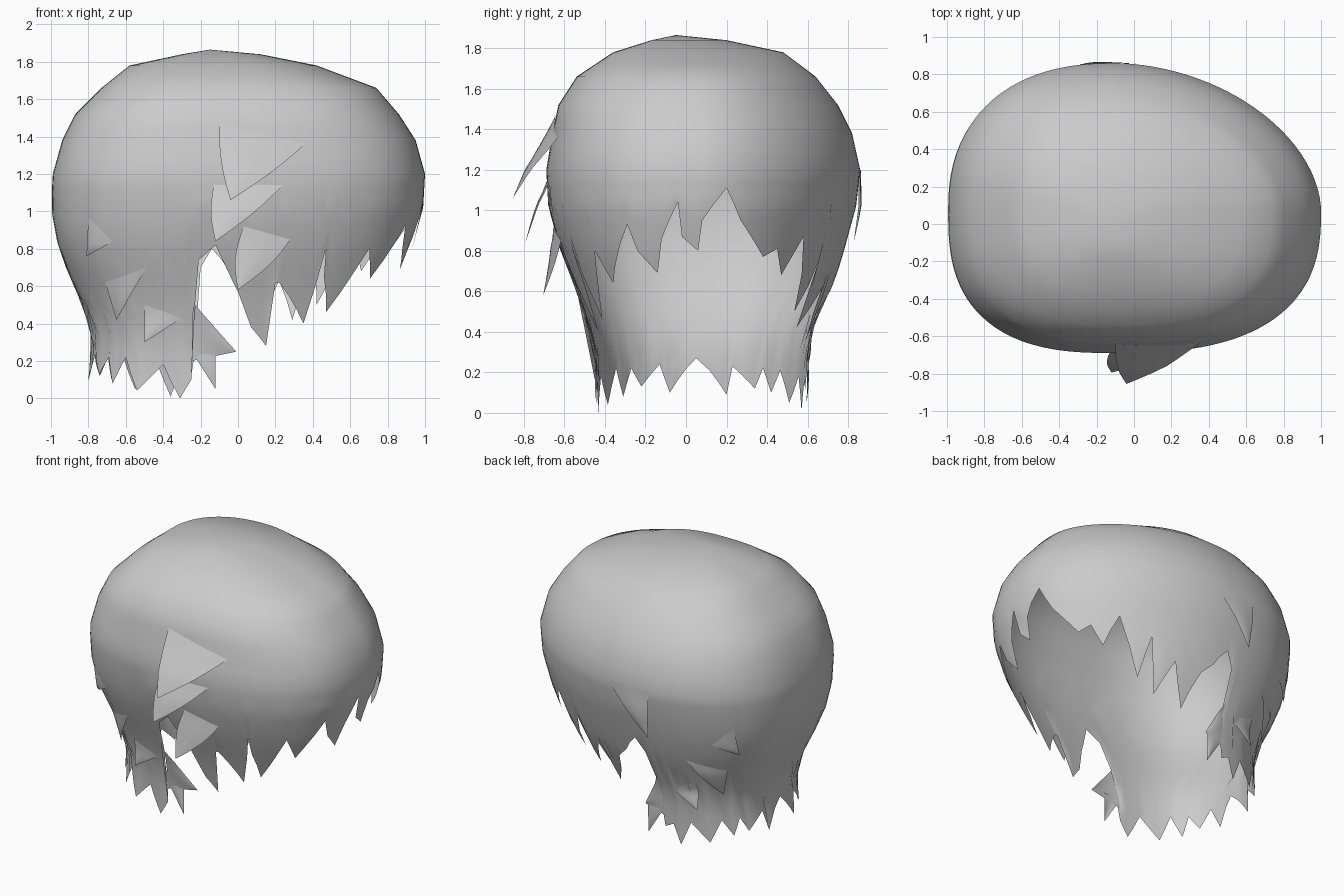
import bpy, math

if "Cube" in bpy.data.objects:
    bpy.data.objects.remove(bpy.data.objects["Cube"])

CX, CY = -0.1, 0.07
# height: back x, face x, right y, left y
PROFILE = [(0, -.83, .70, -.44, .59), (.25, -.78, .70, -.44, .6), (.42, -.79, .75, -.48, .62),
           (.6, -.88, .85, -.54, .72), (.8, -.96, .93, -.62, .78), (1.02, -1, .99, -.68, .84),
           (1.2, -.99, 1, -.69, .86), (1.38, -.94, .95, -.66, .82), (1.52, -.87, .86, -.63, .75),
           (1.66, -.73, .74, -.54, .64), (1.78, -.58, .42, -.36, .48), (1.84, -.3, .12, -.17, .2),
           (1.865, -.1, -.1, .07, .07)]

mat = bpy.data.materials.new("hair grey")
mat.diffuse_color = (0.6, 0.6, 0.6, 1)
mat.use_nodes = True
mat.node_tree.nodes["Principled BSDF"].inputs["Base Color"].default_value = mat.diffuse_color


def section(z):
    """Extents of the head shape at a height."""
    z = max(0, min(1.865, z))
    for p, q in zip(PROFILE, PROFILE[1:]):
        if z <= q[0]:
            f = (z - p[0]) / (q[0] - p[0])
            return [a + (b - a) * f for a, b in zip(p[1:], q[1:])]


def power(v, e):
    return math.copysign(abs(v) ** e, v)


def squareness(face, left):
    """Superellipse exponent of each quarter of the outline."""
    return (1.85 if left else 2.6) if face else (2.35 if left else 2.7)


def surf(t, z):
    xn, xp, yn, yp = section(z)
    c, s = math.cos(t), math.sin(t)
    n = squareness(c > 0, s > 0)
    a = xp - CX if c > 0 else CX - xn
    b = yp - CY if s > 0 else CY - yn
    return [CX + a * power(c, 2 / n), CY + b * power(s, 2 / n), z]


def angle_x(x, z, side):
    xn, xp, _, _ = section(z)
    v = (x - CX) / (xp - CX if x > CX else CX - xn)
    n = squareness(x > CX, side > 0)
    return side * math.acos(power(max(-1, min(1, v)), n / 2))


def angle_y(y, z, face):
    _, _, yn, yp = section(z)
    v = (y - CY) / (yp - CY if y > CY else CY - yn)
    t = math.asin(power(max(-1, min(1, v)), squareness(face, y > CY) / 2))
    return t if face else math.pi - t


def make(name, verts, faces):
    me = bpy.data.meshes.new(name)
    me.from_pydata(verts, [], faces)
    me.materials.append(mat)
    me.polygons.foreach_set("use_smooth", [True] * len(me.polygons))
    me.update()
    ob = bpy.data.objects.new(name, me)
    bpy.context.collection.objects.link(ob)
    return ob


# Jagged hem: fringe over the face, left side, nape, right side
FRINGE = [(-.45, .8), (-.36, .64), (-.29, .93), (-.24, .8), (-.14, .69), (-.12, .86), (-.04, 1.04),
          (-.02, .87), (.06, .8), (.08, .95), (.2, 1.11), (.27, .95), (.38, .77), (.45, .81), (.47, .68),
          (.58, .87)]
LEFT = [(.42, .5), (.4, .76), (.29, .42), (.22, .63), (.1, .36), (.03, .6), (-.05, .68), (-.14, .8),
        (-.2, .7), (-.22, .42), (-.23, .25), (-.25, .12), (-.31, .15),
        (-.36, .01), (-.43, .18), (-.55, .05), (-.61, .21)]
NAPE = [(.42, .1), (.38, .22), (.34, .12), (.23, .23), (.2, .09), (.05, .27), (-.08, .1), (-.13, .24),
        (-.22, .13), (-.27, .22), (-.31, .08)]
RIGHT = [(-.6, .22), (-.54, .04), (-.4, .18), (-.31, .0), (-.25, .1), (-.23, .5), (-.21, .74),
         (-.12, .82), (-.04, .65), (.0, .57), (.07, .38), (.15, .28), (.2, .62), (.22, .62),
         (.35, .4), (.42, .62), (.47, .8), (.46, .65), (.47, .46)]

hem = ([(angle_y(y, z, True), z) for y, z in FRINGE] + [(angle_x(x, z, 1), z) for x, z in LEFT]
       + [(angle_y(y, z, False), z) for y, z in NAPE]
       + [(angle_x(x, z, -1) + math.tau, z) for x, z in RIGHT])
H = len(hem)
# Keep neighbouring tips in order around the head
for i in range(1, H):
    hem[i] = (max(hem[i][0], hem[i - 1][0] + .004), hem[i][1])

# Extra columns where hem points are far apart
cols = []
for i in range(H):
    (t, z), (t2, z2) = hem[i], hem[(i + 1) % H]
    gap = t2 - t + (math.tau if i == H - 1 else 0)
    k = max(1, math.ceil(gap / 0.09))
    cols += [(t + gap * m / k, z + (z2 - z) * m / k) for m in range(k)]

# Root angles: evenly spread so the crown stays regular
root = [t for t, z in cols]
for _ in range(3):
    ext = [root[-1] - math.tau] + root + [root[0] + math.tau]
    root = [(a + 2 * b + c) / 4 for a, b, c in zip(ext, ext[1:], ext[2:])]

# Main shell: fixed rings over the crown, then rows easing down to the hem
rings = [1.84, 1.78, 1.72, 1.66, 1.59, 1.52, 1.45, 1.38, 1.29, 1.2, 1.13]
drops = [.17, .33, .5, .67, .84, 1]
verts = [(-.15, -.05, 1.865)]
for r, (t, zh) in zip(root, cols):
    verts += [surf(r, z) for z in rings]
    verts += [surf(r + (t - r) * f, 1.13 + (zh - 1.13) * f) for f in drops]
R, C = len(rings) + len(drops), len(cols)
faces = []
for i in range(C):
    a, b = 1 + i * R, 1 + (i + 1) % C * R
    faces.append((0, a, b))
    faces += [(a + j, a + j + 1, b + j + 1, b + j) for j in range(R - 1)]
make("hair_shell", verts, faces)


def lock(name, side, p, q, tip, lift, bulge=.0):
    """Loose pointed lock: base p-q lies on the shell, tip stands off it."""
    M, K = 6, 4
    vs, fs = [], []
    for r in range(M + 1):
        f = r / M
        for c in range(K + 1):
            g = c / K
            base = [p[i] + (q[i] - p[i]) * g for i in (0, 1)]
            x, z = [base[i] + (tip[i] - base[i]) * f for i in (0, 1)]
            x += (g - .5) * 2 * bulge * math.sin(math.pi * f)
            v = surf(angle_x(x, z, side), z)
            v[1] += side * (.003 + lift * f ** 1.2 + .03 * math.sin(math.pi * g) * f * (1 - f))
            vs.append(v)
    for r in range(M):
        for c in range(K):
            a = r * (K + 1) + c
            quad = (a, a + K + 1, a + K + 2, a + 1)
            fs.append(quad if side < 0 else quad[::-1])
    make(name, vs, fs)


# Layered locks on the right side
lock("upper_side_lock", -1, (-.1, 1.47), (.36, 1.36), (-.04, 1.06), .17, .02)
lock("middle_side_lock", -1, (-.13, 1.14), (.24, 1.14), (-.12, .84), .16, .02)
lock("lower_side_lock", -1, (.03, .92), (.28, .85), (.0, .58), .17, .03)
# Small locks toward the back and the points at the neck edge, on both sides
for side, word in ((-1, "right"), (1, "left")):
    lock(word + "_back_lock", side, (-.8, .97), (-.67, .84), (-.81, .76), .03)
    lock(word + "_neck_lock", side, (-.71, .62), (-.49, .7), (-.65, .42), .05)
    lock(word + "_low_lock", side, (-.5, .5), (-.3, .43), (-.5, .3), .05)
    lock(word + "_edge_lock", side, (-.25, .2), (-.23, .5), (-.01 if side < 0 else -.1, .25), 0)
    lock(word + "_edge_point", side, (-.26, .27), (-.12, .27), (-.12, .05), 0)
# Loose lock on the left side
lock("left_side_lock", 1, (-.3, 1.2), (.02, 1.2), (-.28, .85), .04)
